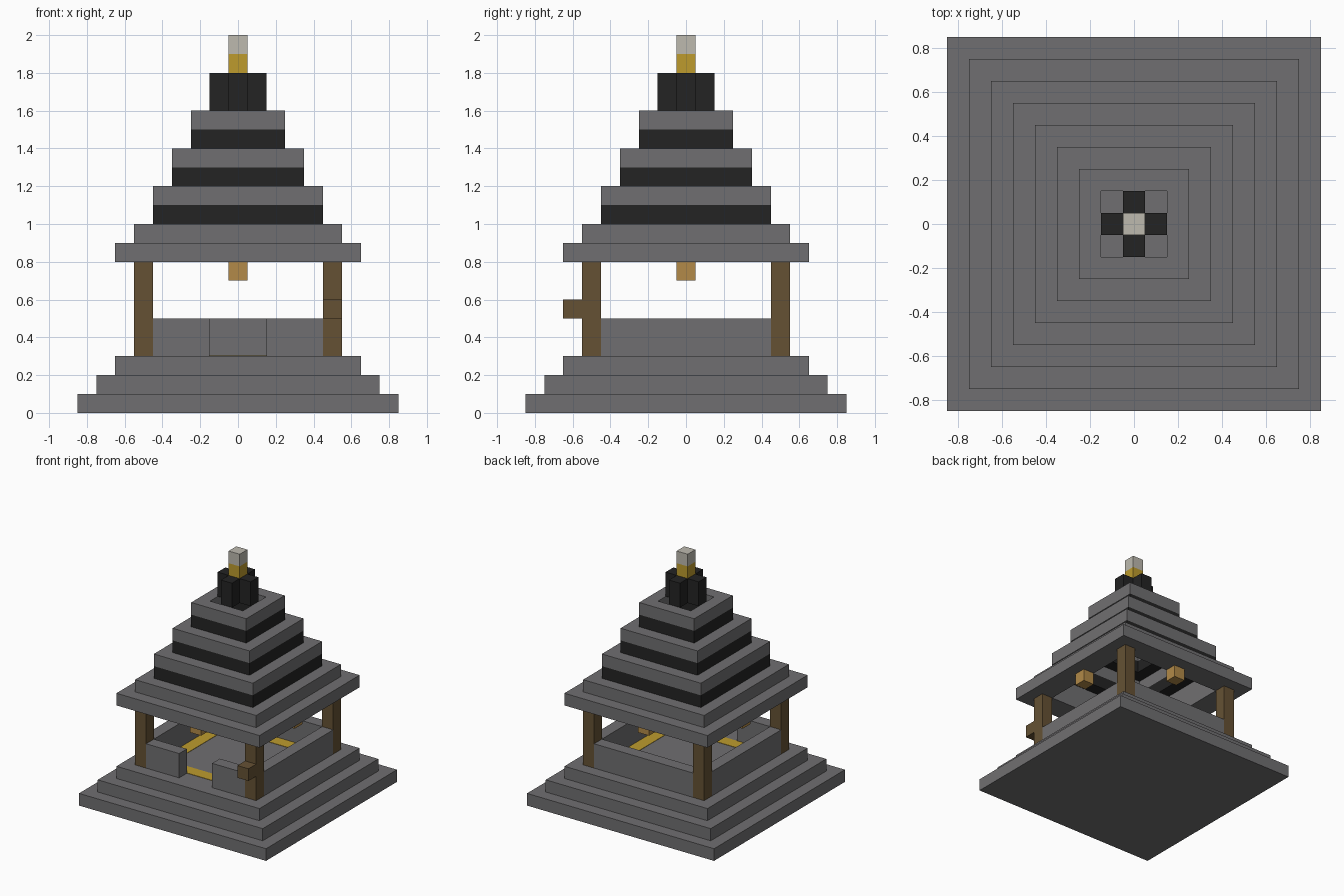
import bpy
import bmesh

cube = bpy.data.objects.get("Cube")
if cube:
    bpy.data.objects.remove(cube, do_unlink=True)


def material(name, r, g, b):
    m = bpy.data.materials.new(name)
    m.use_nodes = True
    m.diffuse_color = (r, g, b, 1)
    m.node_tree.nodes["Principled BSDF"].inputs["Base Color"].default_value = (r, g, b, 1)
    return m


STONE = material("grey stone", 0.163, 0.159, 0.165)
DARK = material("black stone", 0.017, 0.017, 0.017)
WOOD = material("brown wood", 0.130, 0.083, 0.034)
GOLD = material("gold", 0.51, 0.33, 0.027)
LAMP = material("amber lamp", 0.445, 0.254, 0.065)
PALE = material("pale stone", 0.51, 0.49, 0.43)


def finish(name, bm, mat):
    bmesh.ops.recalc_face_normals(bm, faces=bm.faces)
    mesh = bpy.data.meshes.new(name)
    bm.to_mesh(mesh)
    bm.free()
    mesh.materials.append(mat)
    obj = bpy.data.objects.new(name, mesh)
    bpy.context.collection.objects.link(obj)


def box(name, mat, x0, x1, y0, y1, z0, z1):
    bm = bmesh.new()
    bmesh.ops.create_cube(bm, size=1)
    for v in bm.verts:
        v.co.x = x1 if v.co.x > 0 else x0
        v.co.y = y1 if v.co.y > 0 else y0
        v.co.z = z1 if v.co.z > 0 else z0
    finish(name, bm, mat)


def block(name, mat, x, y, z0, z1, half=0.05):
    box(name, mat, x - half, x + half, y - half, y + half, z0, z1)


def frame(name, mat, outer, inner, z0, z1):
    """Square ring with a square hole."""
    bm = bmesh.new()
    section = [(outer, z0), (outer, z1), (inner, z1), (inner, z0)]
    corners = [(-1, -1), (1, -1), (1, 1), (-1, 1)]
    rows = [[bm.verts.new((sx * r, sy * r, z)) for r, z in section] for sx, sy in corners]
    for i in range(4):
        a, b = rows[i], rows[(i + 1) % 4]
        for j in range(4):
            k = (j + 1) % 4
            bm.faces.new((a[j], b[j], b[k], a[k]))
    finish(name, bm, mat)


# Stepped base
for i, half in enumerate((0.85, 0.75, 0.65)):
    block(f"base_step_{i + 1}", STONE, 0, 0, i * 0.1, (i + 1) * 0.1, half)

# Gold border inlaid in the floor
frame("floor_border", GOLD, 0.45, 0.35, 0.298, 0.303)

# Low walls, with an entrance at the front
box("back_wall", STONE, -0.45, 0.45, 0.45, 0.55, 0.3, 0.5)
for side, s in (("left", 1), ("right", -1)):
    xs = sorted((s * 0.45, s * 0.55))
    box(f"{side}_wall", STONE, *xs, -0.45, 0.45, 0.3, 0.5)
    xs = sorted((s * 0.15, s * 0.45))
    box(f"{side}_front_wall", STONE, *xs, -0.55, -0.45, 0.3, 0.5)

    # Corner posts
    for end, y in (("front", -0.5), ("back", 0.5)):
        block(f"{side}_{end}_post", WOOD, s * 0.5, y, 0.3, 0.8)

# Peg on one front post
block("post_peg", WOOD, 0.5, -0.6, 0.5, 0.6)

# Lamps hanging under the middle of each eave
for name, x, y in (("left", 0.5, 0), ("right", -0.5, 0), ("front", 0, -0.5), ("back", 0, 0.5)):
    block(f"{name}_lamp", LAMP, x, y, 0.7, 0.8)

# Hollow eaves and roof tiers
frame("lower_eave", STONE, 0.65, 0.45, 0.8, 0.9)
frame("upper_eave", STONE, 0.55, 0.45, 0.9, 1.0)
for i in range(3):
    outer, z = 0.45 - i * 0.1, 1.0 + i * 0.2
    frame(f"roof_band_{i + 1}", DARK, outer, outer - 0.1, z, z + 0.1)
    frame(f"roof_tier_{i + 1}", STONE, outer, outer - 0.1, z + 0.1, z + 0.2)

# Cross-shaped crown and finial
block("crown_core", DARK, 0, 0, 1.6, 1.8)
for name, x, y in (("left", 0.1, 0), ("right", -0.1, 0), ("front", 0, -0.1), ("back", 0, 0.1)):
    block(f"crown_{name}_arm", DARK, x, y, 1.6, 1.8)
block("finial_base", GOLD, 0, 0, 1.8, 1.9)
block("finial_tip", PALE, 0, 0, 1.9, 2.0)
